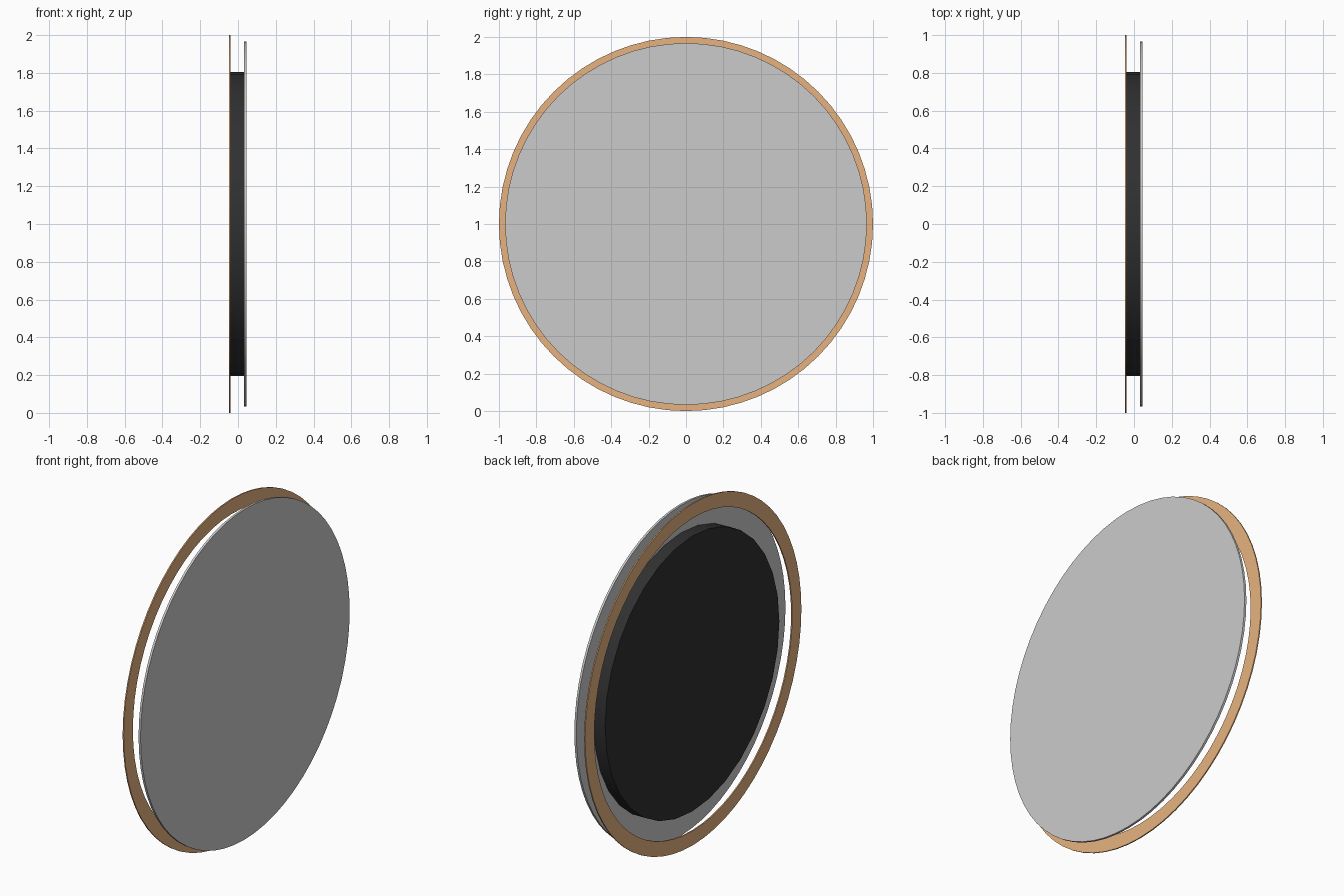
import bpy, bmesh
from math import sin, cos, tau, radians

if "Cube" in bpy.data.objects:
    bpy.data.objects.remove(bpy.data.objects["Cube"])

CENTRE_Z = 1.0


def turned(name, x0, x1, outer, sides, inner=None, color=None):
    """Flat disc (or ring when inner is given) around the x axis."""
    bm = bmesh.new()

    def loop(x, r):
        return [bm.verts.new((x, r * sin(tau * i / sides), CENTRE_Z + r * cos(tau * i / sides)))
                for i in range(sides)]

    def bridge(a, b):
        for i in range(sides):
            j = (i + 1) % sides
            bm.faces.new((a[i], a[j], b[j], b[i]))

    back, front = loop(x0, outer), loop(x1, outer)
    bridge(back, front)
    if inner:
        back_in, front_in = loop(x0, inner), loop(x1, inner)
        bridge(front, front_in)
        bridge(front_in, back_in)
        bridge(back_in, back)
    else:
        bm.faces.new(back)
        bm.faces.new(front)
    bmesh.ops.recalc_face_normals(bm, faces=bm.faces)
    mesh = bpy.data.meshes.new(name)
    bm.to_mesh(mesh)
    bm.free()
    obj = bpy.data.objects.new(name, mesh)
    bpy.context.collection.objects.link(obj)
    if color:
        mat = bpy.data.materials.new(name + "_color")
        mat.diffuse_color = (*color, 1)
        mat.use_nodes = True
        mat.node_tree.nodes["Principled BSDF"].inputs["Base Color"].default_value = mat.diffuse_color
        mesh.materials.append(mat)
    bpy.ops.object.select_all(action='DESELECT')
    obj.select_set(True)
    bpy.context.view_layer.objects.active = obj
    bpy.ops.object.shade_smooth_by_angle(angle=radians(30))
    return obj


# Mirror glass at the front (+x)
turned("mirror_glass", 0.033, 0.046, 0.967, 64)
# Dark backing drum
turned("backing", -0.040, 0.033, 0.806, 32, color=(0.03, 0.03, 0.03))
# Thin tan ring around the back
turned("rim_ring", -0.047, -0.040, 1.0, 64, inner=0.915, color=(0.8, 0.45, 0.21))
